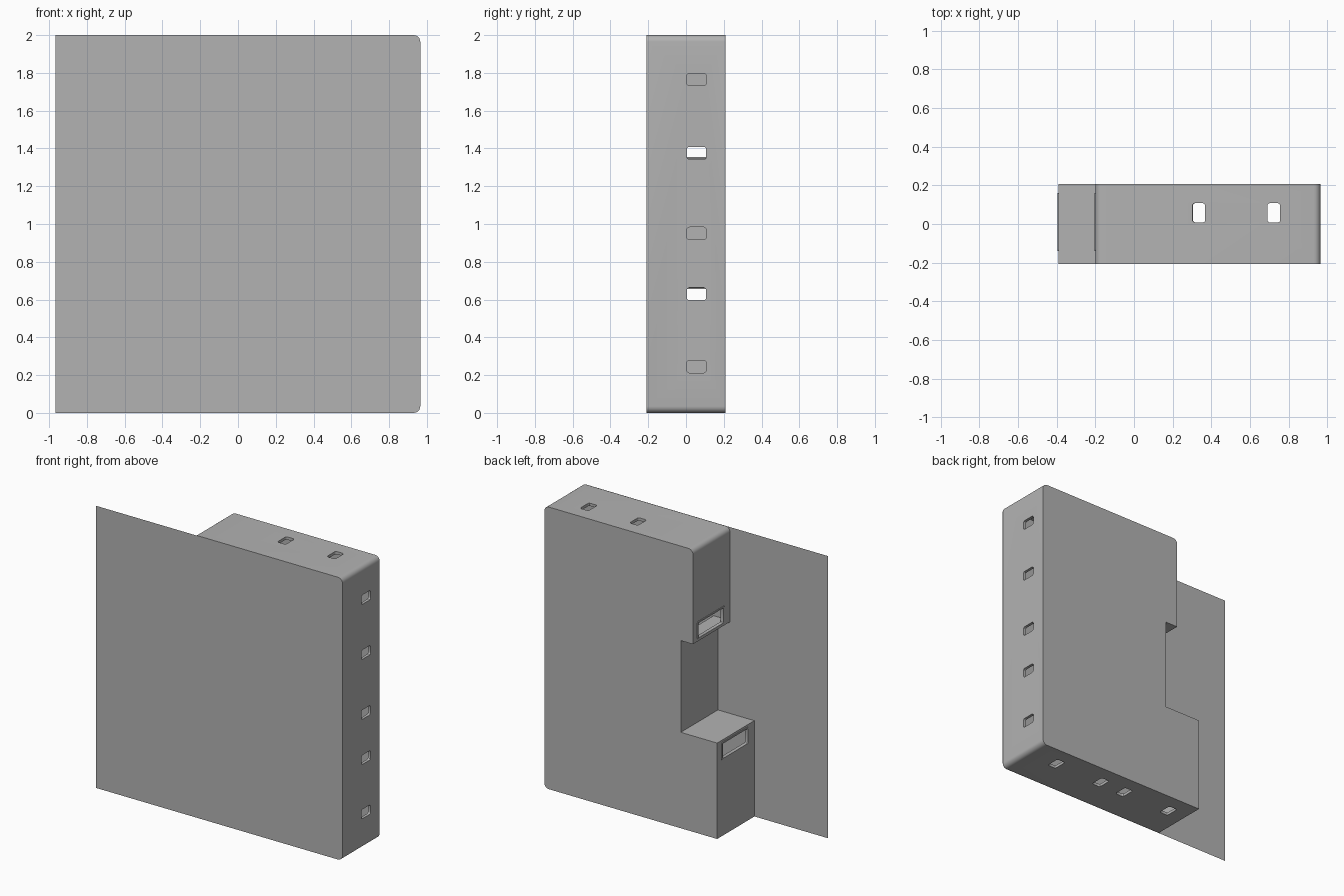
import bpy, bmesh, math
from mathutils import Vector

if "Cube" in bpy.data.objects:
    bpy.data.objects.remove(bpy.data.objects["Cube"])

RIGHT, LEFT_UP, LEFT_LOW, NOTCH = 0.965, -0.2, -0.39, -0.105
FRONT, BACK, TOP = -0.21, 0.208, 2.0
LEDGE, SOFFIT = 0.68, 1.33
WALL, ROUND = 0.02, 0.035

grey = bpy.data.materials.new("plain_grey")
grey.use_nodes = True
colour = (0.45, 0.45, 0.45, 1)
grey.diffuse_color = colour
grey.node_tree.nodes["Principled BSDF"].inputs["Base Color"].default_value = colour


def rounded(points, steps=6):
    """Outline from (a, b, radius) corners, with arcs where radius > 0."""
    out = []
    for i, (a, b, r) in enumerate(points):
        p = Vector((a, b))
        if r == 0:
            out.append(p)
            continue
        d0 = (Vector(points[i - 1][:2]) - p).normalized()
        d1 = (Vector(points[(i + 1) % len(points)][:2]) - p).normalized()
        centre = p + (d0 + d1) * r
        for k in range(steps + 1):
            t = k / steps * math.pi / 2
            out.append(centre - d1 * r * math.cos(t) - d0 * r * math.sin(t))
    return out


def prism(bm, outline, place, low, high):
    """Extrude an outline between two depths; place maps (a, b, depth) to xyz."""
    face = bm.faces.new([bm.verts.new(place(p.x, p.y, low)) for p in outline])
    if high > low:
        new = bmesh.ops.extrude_face_region(bm, geom=[face])["geom"]
        shift = Vector(place(0, 0, high)) - Vector(place(0, 0, low))
        verts = [v for v in new if isinstance(v, bmesh.types.BMVert)]
        bmesh.ops.translate(bm, verts=verts, vec=shift)


def finish(name, bm):
    bmesh.ops.recalc_face_normals(bm, faces=bm.faces)
    mesh = bpy.data.meshes.new(name)
    bm.to_mesh(mesh)
    bm.free()
    mesh.materials.append(grey)
    obj = bpy.data.objects.new(name, mesh)
    bpy.context.collection.objects.link(obj)
    return obj


def along_y(a, b, d): return (a, d, b)
def along_x(a, b, d): return (d, a, b)
def along_z(a, b, d): return (a, b, d)


def rect(a0, a1, b0, b1, r):
    return rounded([(a0, b0, r), (a1, b0, r), (a1, b1, r), (a0, b1, r)], 3)


# front panel: a thin sheet wider than the housing
bm = bmesh.new()
prism(bm, rounded([(-0.967, 0, 0), (RIGHT, 0, ROUND), (RIGHT, TOP, ROUND), (-0.967, TOP, 0)]),
      along_y, FRONT, FRONT)
finish("front_panel", bm)

# hollow housing with a notch in its side
bm = bmesh.new()
prism(bm, rounded([(LEFT_LOW, 0, 0), (RIGHT, 0, ROUND), (RIGHT, TOP, ROUND),
                   (LEFT_UP, TOP, ROUND), (LEFT_UP, SOFFIT, 0), (NOTCH, SOFFIT, 0),
                   (NOTCH, LEDGE, 0), (LEFT_LOW, LEDGE, 0)]),
      along_y, FRONT + 0.002, BACK)
housing = finish("housing", bm)

# rims standing slightly proud around the two side windows
windows = [(LEFT_UP, 1.355, 1.46), (LEFT_LOW, 0.55, 0.655)]
bm = bmesh.new()
for x, z0, z1 in windows:
    prism(bm, rect(-0.14, 0.16, z0 - 0.01, z1 + 0.01, 0.008), along_x, x - 0.005, x + 0.002)
rims = finish("window_rims", bm)

# cutters for slots and windows
bm = bmesh.new()
H = 0.033
for z in (0.245, 0.63, 0.95, 1.375, 1.765):
    prism(bm, rect(0.005, 0.107, z - H, z + H, 0.013), along_x, RIGHT - 0.04, RIGHT + 0.04)
for level, places in ((TOP, (0.335, 0.723)), (0, (-0.25, 0.135, 0.338, 0.723))):
    for x in places:
        prism(bm, rect(x - H, x + H, 0.008, 0.108, 0.013), along_z, level - 0.04, level + 0.04)
for x, z0, z1 in windows:
    prism(bm, rect(-0.13, 0.15, z0, z1, 0.005), along_x, x - 0.04, x + 0.04)
cutter = finish("slot_cutter", bm)
cutter.hide_render = True

shell = housing.modifiers.new("shell", "SOLIDIFY")
shell.thickness = WALL
shell.offset = -1
shell.use_even_offset = True
for obj in (housing, rims):
    cut = obj.modifiers.new("slots", "BOOLEAN")
    cut.operation = "DIFFERENCE"
    cut.solver = "EXACT"
    cut.object = cutter

# apply the modifiers and drop the cutter
bpy.context.view_layer.update()
graph = bpy.context.evaluated_depsgraph_get()
baked = [(o, bpy.data.meshes.new_from_object(o.evaluated_get(graph))) for o in (housing, rims)]
for obj, mesh in baked:
    obj.modifiers.clear()
    obj.data = mesh
bpy.data.objects.remove(cutter)

bpy.ops.object.select_all(action="DESELECT")
housing.select_set(True)
bpy.context.view_layer.objects.active = housing
bpy.ops.object.shade_smooth_by_angle(angle=math.radians(30))
